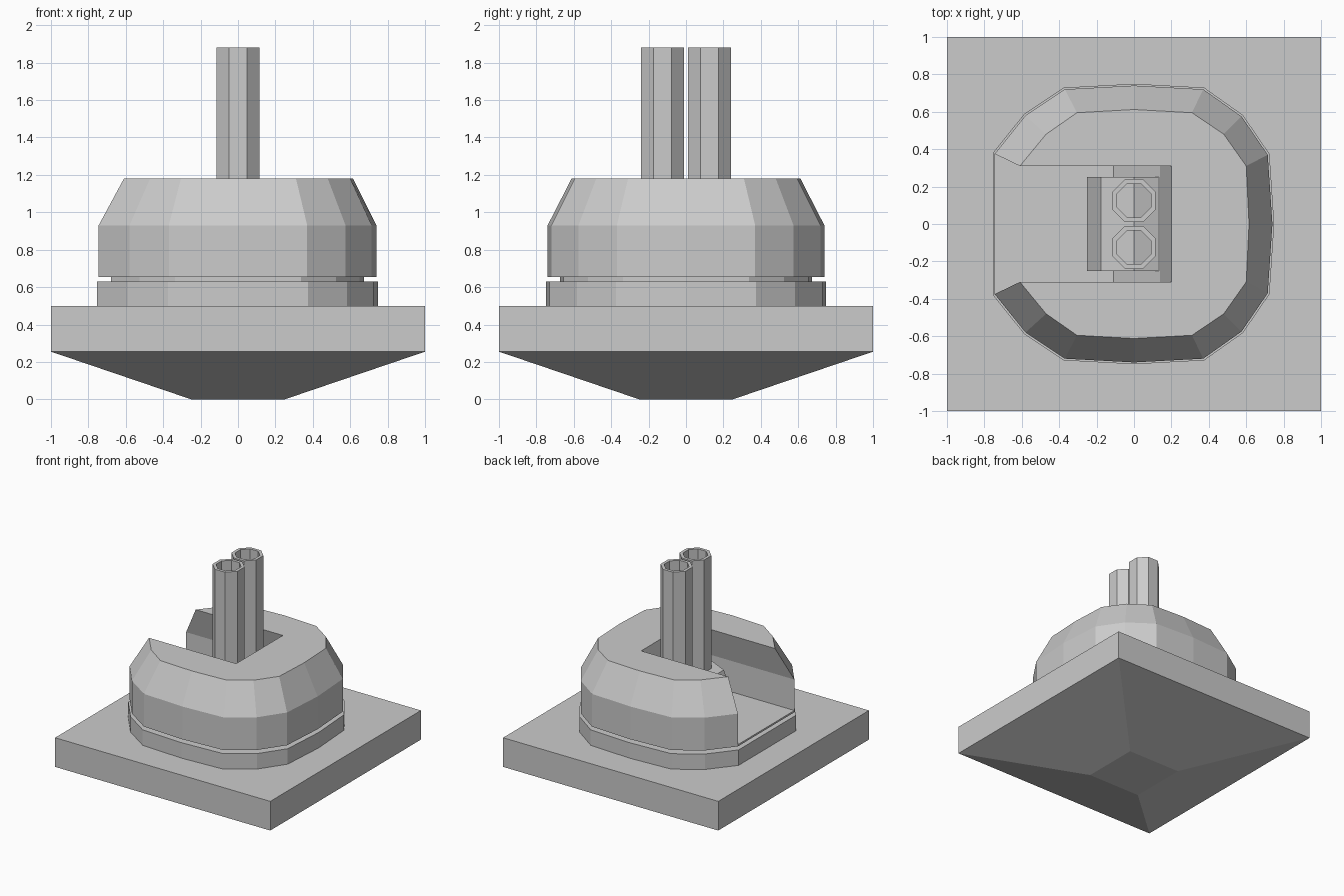
import bpy, bmesh, math
from mathutils import Matrix

if "Cube" in bpy.data.objects:
    bpy.data.objects.remove(bpy.data.objects["Cube"])


def make_object(name, bm):
    bmesh.ops.recalc_face_normals(bm, faces=bm.faces)
    mesh = bpy.data.meshes.new(name)
    bm.to_mesh(mesh)
    bm.free()
    obj = bpy.data.objects.new(name, mesh)
    bpy.context.collection.objects.link(obj)
    return obj


def bridge(bm, a, b, closed=True):
    n = len(a)
    for i in range(n if closed else n - 1):
        j = (i + 1) % n
        bm.faces.new((a[i], a[j], b[j], b[i]))


def ring(bm, pts, z, scale=1.0):
    return [bm.verts.new((x * scale, y * scale, z)) for x, y in pts]


def loft(name, levels):
    """Closed solid through (outline, z, scale) levels."""
    bm = bmesh.new()
    loops = [ring(bm, *lv) for lv in levels]
    for a, b in zip(loops, loops[1:]):
        bridge(bm, a, b)
    bm.faces.new(loops[0])
    bm.faces.new(loops[-1])
    return make_object(name, bm)


def mirror_y(half):
    """Complete an outline whose last point lies on y = 0."""
    return half + [(x, -y) for x, y in reversed(half[:-1])]


def octagon(apothem):
    r = apothem / math.cos(math.pi / 8)
    return [(r * math.cos(math.pi * (i + 0.5) / 4), r * math.sin(math.pi * (i + 0.5) / 4))
            for i in range(8)]


square = [(-1, -1), (1, -1), (1, 1), (-1, 1)]
body = mirror_y([(-.745, .375), (-.58, .58), (-.37, .72), (0, .74),
                 (.37, .72), (.575, .575), (.715, .37), (.74, 0)])
roof = mirror_y([(-.61, .31), (-.47, .48), (-.305, .595), (0, .612),
                 (.31, .595), (.48, .48), (.6, .31), (.615, 0)])

# Tapered square base, turning ring and recessed neck
loft("base", [(square, 0, .25), (square, .255, 1), (square, .5, 1)])
loft("turning_ring", [(body, .49, 1.013), (body, .63, 1.013)])
loft("neck", [(body, .62, .91), (body, .66, .91)])

# Domed housing with an open slot on the left side
bm = bmesh.new()
loops = [ring(bm, body, .655), ring(bm, body, .67), ring(bm, body, .93), ring(bm, roof, 1.18)]
bm.faces.new(loops[0])
for a, b in zip(loops, loops[1:]):
    bridge(bm, a, b, closed=False)
bm.faces.new((loops[0][0], loops[0][-1], loops[1][-1], loops[1][0]))
# Slot: floor, ramp, sloped end and flared side walls
slot = [(-.11, .375, .67), (.14, .375, .93), (.2, .31, 1.18)]
left = [bm.verts.new(p) for p in slot]
right = [bm.verts.new((x, -y, z)) for x, y, z in slot]
outer_left = [lp[0] for lp in loops[1:]]
outer_right = [lp[-1] for lp in loops[1:]]
bm.faces.new((outer_left[0], outer_right[0], right[0], left[0]))
bridge(bm, left, right, closed=False)
bridge(bm, outer_left, left, closed=False)
bridge(bm, outer_right, right, closed=False)
bm.faces.new(loops[3] + [right[2], left[2]])
make_object("housing", bm)

# Eight-sided trunnion lying across the slot
bm = bmesh.new()
bmesh.ops.create_cone(bm, cap_ends=True, segments=8, radius1=.25, radius2=.25, depth=.5,
                      matrix=Matrix.Translation((0, 0, .73)) @ Matrix.Rotation(math.pi / 2, 4, 'X'))
make_object("trunnion", bm)

# Twin hollow barrels pointing straight up
for side, y in (("front", -.125), ("back", .125)):
    bm = bmesh.new()
    tube = [ring(bm, octagon(a), z) for a, z in ((.115, .8), (.115, 1.88), (.09, 1.88), (.09, .8))]
    for a, b in zip(tube, tube[1:] + tube[:1]):
        bridge(bm, a, b)
    make_object(side + "_barrel", bm).location.y = y
